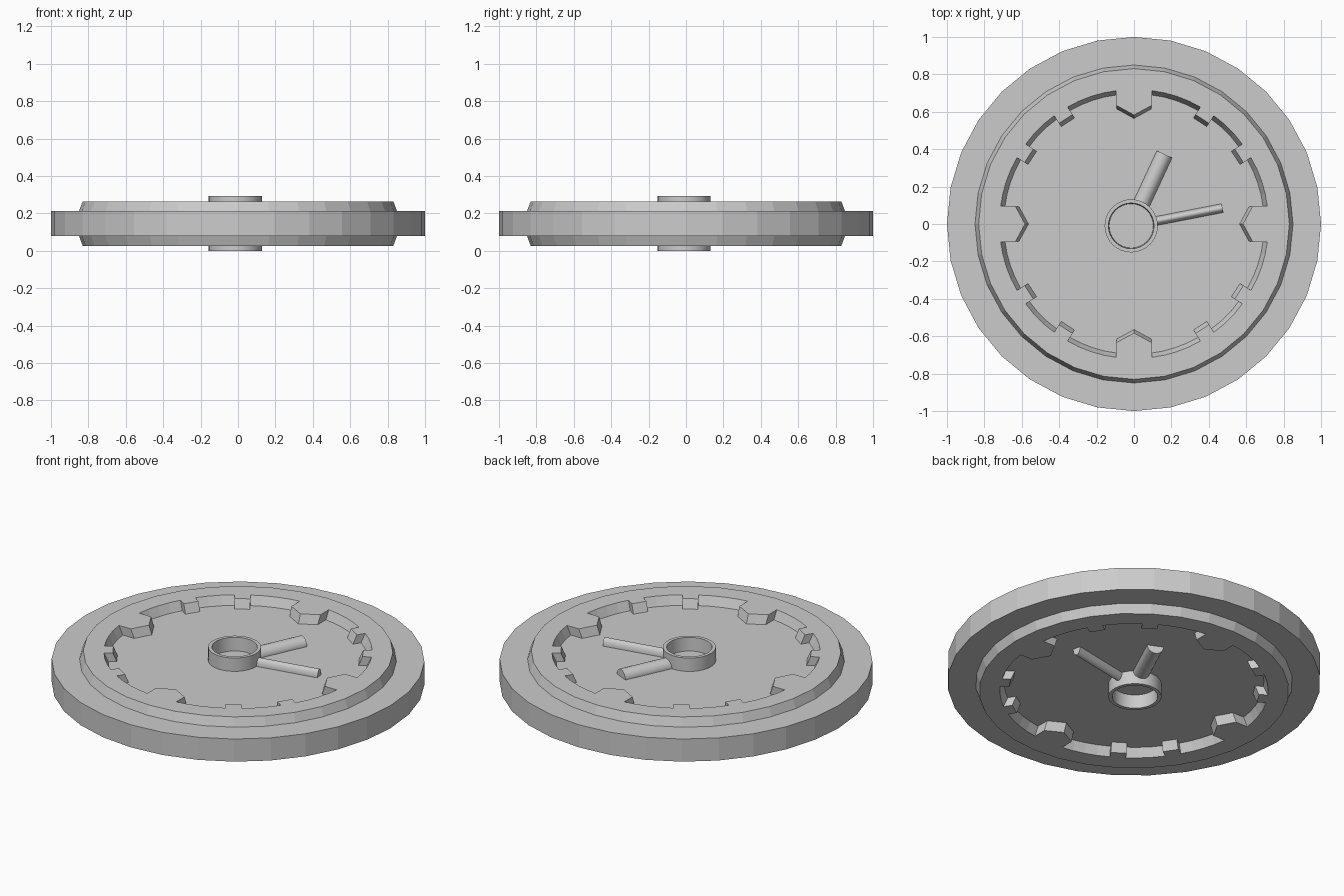
import bpy, bmesh, math
from mathutils import Matrix, Vector

if "Cube" in bpy.data.objects:
    bpy.data.objects.remove(bpy.data.objects["Cube"])

MID = 0.146      # height of the symmetry plane
FLOOR = 0.067    # dial surface above the symmetry plane
RIM = 0.119      # raised rim above the symmetry plane
HUB = 0.146      # hub top above the symmetry plane
HUB_XY = Vector((-0.015, -0.01, 0))

grey = bpy.data.materials.new("light_grey")
grey.use_nodes = True
grey.diffuse_color = (0.6, 0.6, 0.6, 1)
grey.node_tree.nodes["Principled BSDF"].inputs["Base Color"].default_value = (0.6, 0.6, 0.6, 1)


def finish(bm, name, mirror=True, smooth=False):
    """Turn a bmesh into an object, repeated on the underside."""
    bmesh.ops.recalc_face_normals(bm, faces=bm.faces)
    mesh = bpy.data.meshes.new(name)
    bm.to_mesh(mesh)
    bm.free()
    mesh.materials.append(grey)
    obj = bpy.data.objects.new(name, mesh)
    obj.location.z = MID
    bpy.context.collection.objects.link(obj)
    if mirror:
        mod = obj.modifiers.new("underside", 'MIRROR')
        mod.use_axis = (False, False, True)
        mod.use_mirror_merge = False
    if smooth:
        bpy.ops.object.select_all(action='DESELECT')
        obj.select_set(True)
        bpy.context.view_layer.objects.active = obj
        bpy.ops.object.shade_smooth_by_angle(angle=math.radians(30))
    return obj


def polar(r, deg):
    a = math.radians(deg)
    return Vector((r * math.cos(a), r * math.sin(a), 0))


def circle(r, n):
    return [polar(r, 360 * i / n) for i in range(n)]


def add_loop(bm, points, z, scale=1.0):
    return [bm.verts.new((p.x * scale, p.y * scale, z)) for p in points]


def bridge(bm, a, b):
    for i in range(len(a)):
        j = (i + 1) % len(a)
        bm.faces.new((a[i], a[j], b[j], b[i]))


# Wide outer disc, also the dial surface
bm = bmesh.new()
bmesh.ops.create_cone(bm, cap_ends=True, segments=32, radius1=1, radius2=1, depth=2 * FLOOR)
finish(bm, "outer_disc", mirror=False)


# Opening outline: pointed quarter marks and small square hour marks
def opening():
    pts = []
    for k in range(4):
        turn = Matrix.Rotation(k * math.pi / 2, 3, 'Z')
        quarter = [(0.583, 0), (0.635, 0.095), (0.713, 0.095)]
        quarter = [Vector((x, y, 0)) for x, y in quarter]
        quarter += [polar(0.72, d) for d in (13, 18.5, 24)]
        for d in (33, 57):
            spin = Matrix.Rotation(math.radians(d), 3, 'Z')
            mark = [(0.718, -0.043), (0.67, -0.043), (0.67, 0.043), (0.718, 0.043)]
            quarter += [spin @ Vector((x, y, 0)) for x, y in mark]
            if d == 33:
                quarter += [polar(0.72, 42), polar(0.72, 48)]
        quarter += [polar(0.72, d) for d in (66, 71.5, 77)]
        quarter += [Vector((0.095, 0.713, 0)), Vector((0.095, 0.635, 0))]
        pts += [turn @ p for p in quarter]
    return pts


# Raised rim with sloping outer and inner walls
bm = bmesh.new()
outer = circle(0.85, 32)
bridge(bm, add_loop(bm, outer, FLOOR), (outer_top := add_loop(bm, outer, RIM, 0.977)))
inner = opening()
bridge(bm, add_loop(bm, inner, FLOOR, 0.968), (inner_top := add_loop(bm, inner, RIM)))
bm.edges.ensure_lookup_table()
tops = set(outer_top + inner_top)
edges = [e for e in bm.edges if all(v in tops for v in e.verts)]
bmesh.ops.triangle_fill(bm, edges=edges, use_beauty=True, use_dissolve=False)
bmesh.ops.dissolve_degenerate(bm, dist=0.0001, edges=bm.edges)
finish(bm, "raised_rim")

# Open hub ring
bm = bmesh.new()
rings = [add_loop(bm, [p + HUB_XY for p in circle(r, 32)], z)
         for r, z in ((0.142, FLOOR), (0.142, HUB), (0.122, HUB), (0.118, FLOOR))]
for a, b in zip(rings, rings[1:]):
    bridge(bm, a, b)
finish(bm, "hub_ring", smooth=True)


# Rounded clock hands, half sunk in the dial
def hand(name, tip, width, height):
    tip = Vector((*tip, 0))
    direction = (tip - HUB_XY).normalized()
    start = HUB_XY + direction * 0.13
    bm = bmesh.new()
    bmesh.ops.create_cone(bm, cap_ends=True, segments=24, radius1=1, radius2=1,
                          depth=(tip - start).length)
    bm.transform(Matrix.Rotation(math.pi / 2, 4, 'Y'))
    bm.transform(Matrix.Diagonal((1, width / 2, height, 1)))
    bm.transform(Matrix.Rotation(math.atan2(direction.y, direction.x), 4, 'Z'))
    bm.transform(Matrix.Translation((start + tip) / 2 + Vector((0, 0, FLOOR))))
    finish(bm, name, smooth=True)


hand("hour_hand", (0.163, 0.373), 0.09, 0.045)
hand("minute_hand", (0.473, 0.085), 0.048, 0.042)
